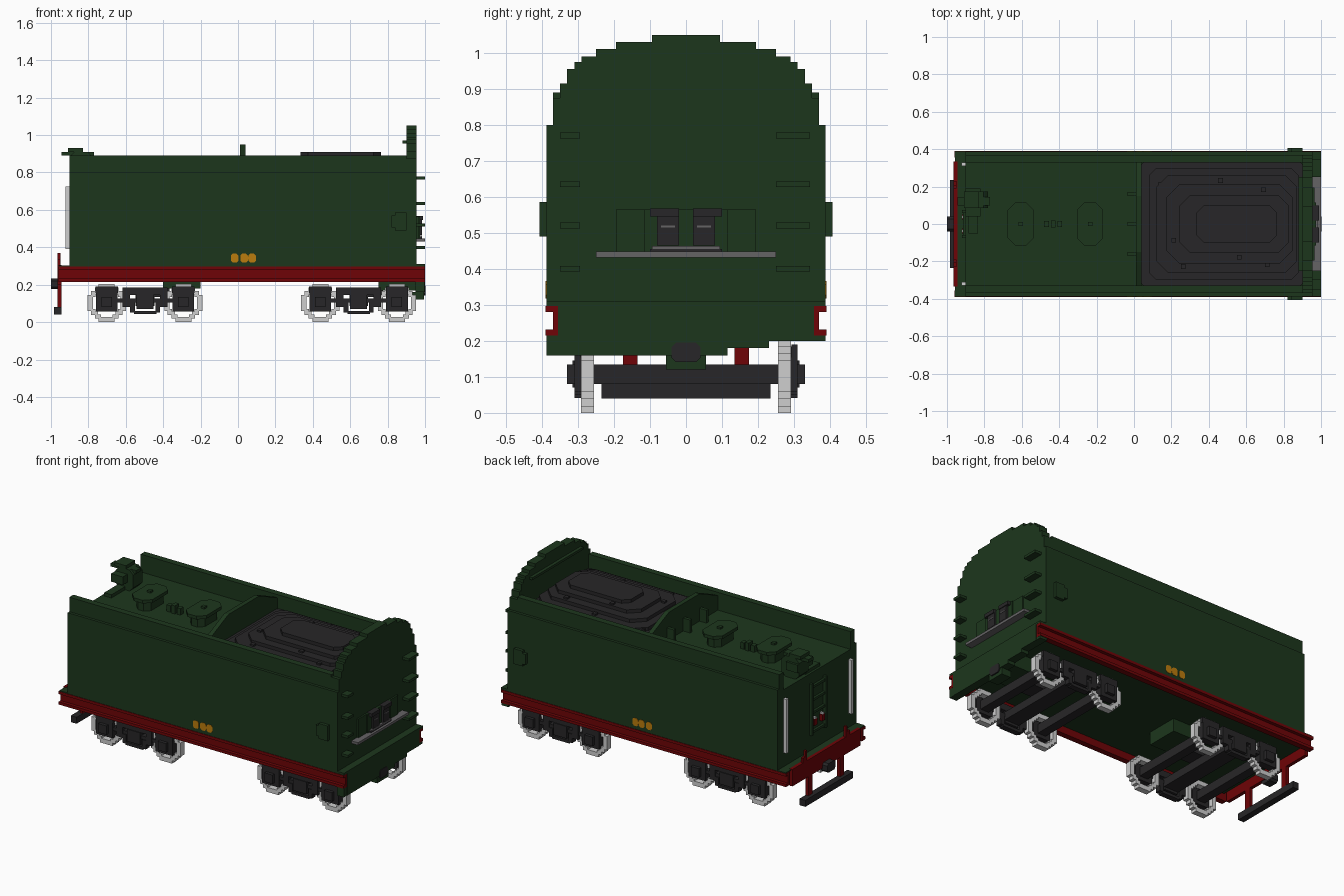
import bpy, bmesh

cube = bpy.data.objects.get("Cube")
if cube:
    bpy.data.objects.remove(cube, do_unlink=True)


def material(name, rgb):
    m = bpy.data.materials.new(name)
    m.use_nodes = True
    m.diffuse_color = (*rgb, 1)
    m.node_tree.nodes["Principled BSDF"].inputs["Base Color"].default_value = (*rgb, 1)
    return m


GREEN = material("dark green", (0.0120, 0.0375, 0.0120))
RED = material("deep red", (0.158, 0.0012, 0.002))
COAL = material("charcoal", (0.0205, 0.0195, 0.0210))
STEEL = material("light steel", (0.62, 0.62, 0.62))
GREY = material("mid grey", (0.13, 0.125, 0.13))
GOLD = material("gold", (0.50, 0.20, 0.004))


def finish(name, bm, mat):
    bmesh.ops.recalc_face_normals(bm, faces=bm.faces)
    mesh = bpy.data.meshes.new(name)
    bm.to_mesh(mesh)
    bm.free()
    mesh.materials.append(mat)
    ob = bpy.data.objects.new(name, mesh)
    bpy.context.collection.objects.link(ob)
    return ob


def boxes(name, mat, *ranges):
    """One object made of boxes given as x0, x1, y0, y1, z0, z1."""
    bm = bmesh.new()
    for x0, x1, y0, y1, z0, z1 in ranges:
        verts = bmesh.ops.create_cube(bm, size=1)["verts"]
        for v in verts:
            v.co = (x1 if v.co.x > 0 else x0, y1 if v.co.y > 0 else y0,
                    z1 if v.co.z > 0 else z0)
    return finish(name, bm, mat)


def sided(name, mat, *ranges):
    """Boxes repeated on both sides of the centre line."""
    both = []
    for x0, x1, y0, y1, z0, z1 in ranges:
        both += [(x0, x1, y0, y1, z0, z1), (x0, x1, -y1, -y0, z0, z1)]
    return boxes(name, mat, *both)


def prism(name, mat, outline, axis, lo, hi):
    """Extrude a 2D outline along an axis."""
    put = {"x": lambda a, b, t: (t, a, b), "y": lambda a, b, t: (a, t, b),
           "z": lambda a, b, t: (a, b, t)}[axis]
    bm = bmesh.new()
    face = bm.faces.new([bm.verts.new(put(a, b, lo)) for a, b in outline])
    geom = bmesh.ops.extrude_face_region(bm, geom=[face])["geom"]
    d = put(0, 0, hi - lo)
    bmesh.ops.translate(bm, vec=d, verts=[g for g in geom if isinstance(g, bmesh.types.BMVert)])
    return finish(name, bm, mat)


def octagon(cx, cy, hx, hy, c):
    return [(cx + a, cy + b) for a, b in (
        (hx, -hy + c), (hx, hy - c), (hx - c, hy), (-hx + c, hy),
        (-hx, hy - c), (-hx, -hy + c), (-hx + c, -hy), (hx - c, -hy))]


# Tank body and side coamings
boxes("tank_body", GREEN, (-0.90, 0.90, -0.387, 0.387, 0.297, 0.78))
sided("side_coaming", GREEN, (-0.90, 0.90, 0.33, 0.387, 0.78, 0.80),
      (-0.90, 0.90, 0.33, 0.37, 0.80, 0.89))
sided("side_box", GREEN, (0.84, 0.90, 0.38, 0.407, 0.49, 0.585),
      (0.82, 0.84, 0.38, 0.407, 0.505, 0.57))

# Stepped arched end plate
steps = [(0.387, 0.80), (0.37, 0.875), (0.35, 0.915), (0.33, 0.955), (0.31, 0.975),
         (0.29, 0.99), (0.25, 1.01), (0.195, 1.03), (0.095, 1.05)]
half, base = [], 0.297
for y, z in steps:
    half += [(y, base), (y, z)]
    base = z
prism("arched_end_plate", GREEN, half + [(-y, z) for y, z in reversed(half)], "x", 0.90, 0.955)
boxes("end_plate_lip", GREEN, (0.88, 0.90, -0.25, 0.25, 0.955, 0.97))

# Arched end fittings: rungs, shelf, doors, levers
for y0, y1 in ((-0.35, -0.295), (0.25, 0.345)):
    boxes("end_rungs", GREEN, *[(0.95, 1.0, y0, y1, z - 0.008, z + 0.008)
                                for z in (0.40, 0.52, 0.635, 0.77)])
boxes("end_shelf", GREY, (0.95, 1.0, -0.25, 0.25, 0.432, 0.448))
sided("end_doors", GREEN, (0.95, 0.972, 0.0, 0.115, 0.448, 0.565),
      (0.95, 0.965, 0.115, 0.195, 0.448, 0.565))
sided("end_levers", COAL, (0.95, 0.985, 0.02, 0.08, 0.465, 0.545),
      (0.95, 0.99, 0.02, 0.10, 0.545, 0.567), (0.95, 0.985, 0.0, 0.10, 0.448, 0.455))
boxes("lever_base", GREY, (0.95, 0.985, -0.095, 0.095, 0.455, 0.463))
sided("lever_bands", GREY, (0.98, 0.988, 0.03, 0.07, 0.515, 0.52))

# Beam and coupler socket below the arched end
boxes("end_beam", GREEN, (0.95, 1.0, -0.355, 0.355, 0.20, 0.297),
      (0.95, 1.0, -0.387, 0.387, 0.297, 0.31),
      (0.95, 0.998, -0.387, -0.355, 0.16, 0.215), (0.95, 0.998, 0.355, 0.387, 0.20, 0.215),
      (0.95, 1.0, -0.355, 0.115, 0.16, 0.20), (0.95, 1.0, 0.115, 0.23, 0.18, 0.20))
boxes("coupler_socket", GREEN, (0.93, 0.995, -0.055, 0.055, 0.12, 0.16))
prism("front_coupler", COAL, octagon(0, 0.168, 0.04, 0.027, 0.012), "x", 0.96, 1.003)

# Outward-facing red channels and floor
sided("frame_channel", RED, (-0.96, 0.999, 0.355, 0.37, 0.215, 0.297),
      (-0.96, 0.999, 0.355, 0.39, 0.28, 0.297), (-0.96, 0.999, 0.355, 0.39, 0.215, 0.232))
boxes("floor", GREEN, (-0.945, 0.95, -0.356, 0.356, 0.26, 0.30),
      (-0.957, -0.90, -0.388, 0.388, 0.297, 0.302))
boxes("underfloor_boxes", GREEN, (-0.40, -0.20, -0.10, 0.10, 0.18, 0.26),
      (0.75, 0.95, -0.10, 0.10, 0.17, 0.26))

# Red rear beam, lamp irons, guard bar and coupler
boxes("rear_beam", RED, (-0.966, -0.945, -0.335, 0.335, 0.20, 0.305))
sided("lamp_irons", RED, (-0.966, -0.95, 0.19, 0.23, 0.30, 0.335),
      (-0.966, -0.95, 0.19, 0.205, 0.335, 0.37))
sided("guard_struts", RED, (-0.965, -0.945, 0.135, 0.175, 0.08, 0.22))
boxes("guard_bar", COAL, (-0.985, -0.945, -0.235, 0.235, 0.04, 0.08))
prism("rear_coupler", COAL, octagon(0, 0.205, 0.04, 0.028, 0.012), "x", -1.0, -0.95)

# Rear wall handrails, ladder and lamps
sided("handrails", STEEL, (-0.922, -0.90, 0.31, 0.33, 0.39, 0.725))
sided("ladder_rails", GREEN, (-0.92, -0.90, 0.06, 0.075, 0.40, 0.72))
boxes("ladder_rungs", GREEN, *[(-0.915, -0.90, -0.06, 0.06, z, z + 0.015)
                               for z in (0.41, 0.53, 0.61, 0.69)])
sided("rear_lamps", RED, (-0.92, -0.90, 0.025, 0.05, 0.455, 0.495))
sided("lamp_glasses", STEEL, (-0.92, -0.90, 0.03, 0.045, 0.495, 0.505))

# Deck hatches with overhanging lids
for x in (-0.605, -0.235):
    prism("hatch_base", GREEN, octagon(x, 0, 0.05, 0.09, 0.03), "z", 0.78, 0.84)
    prism("hatch_lid", GREEN, octagon(x, 0, 0.07, 0.115, 0.04), "z", 0.84, 0.86)
    boxes("hatch_knob", GREEN, (x - 0.012, x + 0.012, -0.012, 0.012, 0.86, 0.872))
boxes("deck_vents", GREEN, (-0.48, -0.455, -0.015, 0.015, 0.78, 0.82),
      (-0.445, -0.42, -0.02, 0.02, 0.78, 0.83), (-0.41, -0.385, -0.015, 0.015, 0.78, 0.82))

# Water filler at the rear of the deck
prism("filler_drum", GREEN, octagon(-0.84, 0.845, 0.06, 0.065, 0.025), "y", 0.085, 0.175)
boxes("filler_fittings", GREEN, (-0.90, -0.82, 0.04, 0.19, 0.83, 0.88),
      (-0.945, -0.77, 0.10, 0.145, 0.89, 0.91), (-0.91, -0.83, 0.085, 0.175, 0.91, 0.93),
      (-0.885, -0.835, -0.05, 0.09, 0.78, 0.80))

# Bulkhead between deck and coal space
prism("bulkhead", GREEN, [(-0.33, 0.78), (0.33, 0.78), (0.33, 0.87), (0.22, 0.92), (0.15, 0.95),
                          (-0.15, 0.95), (-0.22, 0.92), (-0.33, 0.87)], "x", 0.012, 0.04)
boxes("bulkhead_ribs", GREEN, *[(-0.035, 0.012, y - 0.01, y + 0.01, 0.78, 0.86)
                                for y in (-0.16, 0.0, 0.16)])

# Coal heap in terraces, with loose lumps
terraces = [(0.04, 0.90, 0.33, 0.01), (0.08, 0.88, 0.30, 0.04), (0.12, 0.87, 0.26, 0.06),
            (0.17, 0.85, 0.21, 0.07), (0.24, 0.83, 0.155, 0.06), (0.335, 0.765, 0.10, 0.04)]
for i, (x0, x1, hy, c) in enumerate(terraces):
    top = 0.805 + i * 0.021
    prism("coal_terrace", COAL, octagon((x0 + x1) / 2, 0, (x1 - x0) / 2, hy, c), "z",
          0.775 if i == 0 else top - 0.021, top)
boxes("coal_lumps", COAL, *[(x, x + 0.025, y, y + 0.025, 0.80, z) for x, y, z in (
    (0.13, 0.20, 0.842), (0.25, -0.24, 0.857), (0.20, -0.10, 0.878), (0.45, 0.22, 0.857),
    (0.55, -0.19, 0.878), (0.68, 0.17, 0.878), (0.40, 0.12, 0.897), (0.70, -0.23, 0.857))])

# Gold ornament plates on both sides
for y in (-0.3895, 0.3845):
    for x in (-0.018, 0.033, 0.076):
        prism("gold_ornament", GOLD, octagon(x, 0.342, 0.02, 0.024, 0.01), "y", y, y + 0.005)
    boxes("gold_link", GOLD, (0.033, 0.076, y, y + 0.005, 0.334, 0.35))

# Stepped wheel rims
quarter = [(0.1, 0.042), (0.082, 0.042), (0.082, 0.062), (0.062, 0.062),
           (0.062, 0.082), (0.042, 0.082), (0.042, 0.1)]
rim = (quarter + [(-a, b) for a, b in reversed(quarter)] +
       [(-a, -b) for a, b in quarter] + [(a, -b) for a, b in reversed(quarter)])


def wheel(cx, y0, y1):
    bm = bmesh.new()
    loops = [[bm.verts.new((cx + a * s, y, 0.102 + b * s)) for a, b in rim]
             for s, y in ((1.02, y0), (1.02, y1), (0.74, y1), (0.74, y0))]
    n = len(rim)
    for k in range(4):
        a, b = loops[k], loops[(k + 1) % 4]
        for i in range(n):
            bm.faces.new((a[i], a[(i + 1) % n], b[(i + 1) % n], b[i]))
    finish("wheel_rim", bm, STEEL)


# Bogies: wheels, axles, side frames and bolster
for c in (-0.497, 0.645):
    for x in (c - 0.205, c + 0.205):
        wheel(x, 0.255, 0.292)
        wheel(x, -0.292, -0.255)
        boxes("axle", COAL, (x - 0.028, x + 0.028, -0.33, 0.33, 0.08, 0.135))
        sided("axle_box", COAL, (x - 0.058, x + 0.058, 0.265, 0.31, 0.058, 0.155),
              (x - 0.06, x + 0.06, 0.293, 0.31, 0.155, 0.19))
    sided("bogie_side_frame", COAL, (c - 0.16, c + 0.16, 0.275, 0.305, 0.105, 0.125),
          (c - 0.12, c + 0.12, 0.275, 0.31, 0.145, 0.185),
          (c - 0.12, c - 0.08, 0.275, 0.31, 0.08, 0.145),
          (c + 0.08, c + 0.12, 0.275, 0.31, 0.08, 0.145),
          (c - 0.06, c + 0.06, 0.275, 0.31, 0.042, 0.06),
          (c - 0.045, c + 0.045, 0.275, 0.315, 0.07, 0.145),
          (c - 0.08, c - 0.055, 0.275, 0.31, 0.05, 0.105),
          (c + 0.055, c + 0.08, 0.275, 0.31, 0.05, 0.105))
    boxes("bogie_bolster", COAL, (c - 0.05, c + 0.05, -0.28, 0.28, 0.085, 0.135),
          (c - 0.05, c + 0.13, -0.055, 0.055, 0.135, 0.182))
